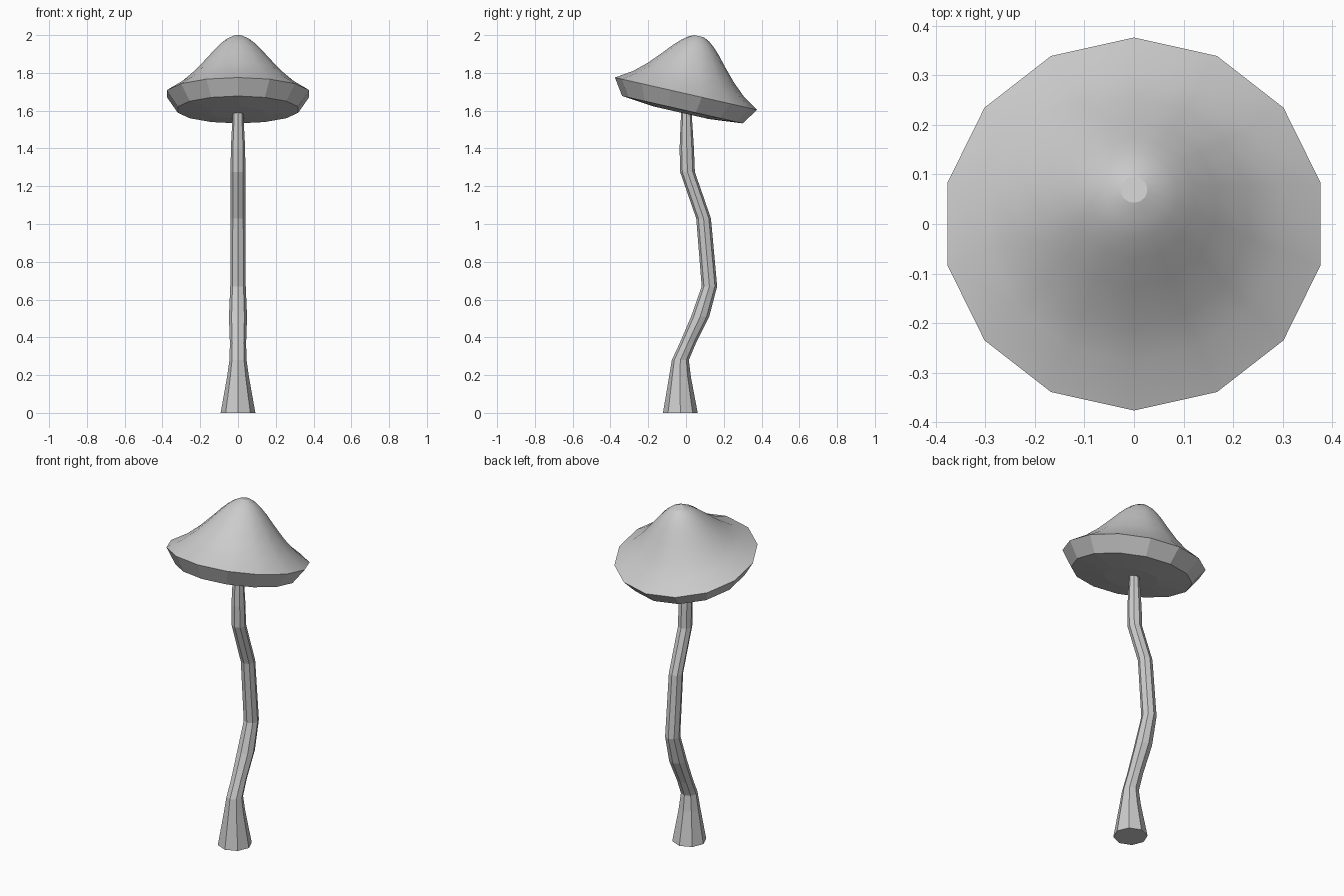
import bpy
from math import sin, cos, pi, radians

if "Cube" in bpy.data.objects:
    bpy.data.objects.remove(bpy.data.objects["Cube"])


def loft(name, rings, sides, smooth_bands=()):
    """Skin rings of (radius, y, z) with polygons whose corners lie on the y axis."""
    verts = [(r * cos(pi / 2 + 2 * pi * i / sides),
              y + r * sin(pi / 2 + 2 * pi * i / sides), z)
             for r, y, z in rings for i in range(sides)]
    faces, smooth = [], []
    for k in range(len(rings) - 1):
        a, b = k * sides, (k + 1) * sides
        for i in range(sides):
            j = (i + 1) % sides
            faces.append((a + i, a + j, b + j, b + i))
            smooth.append(k in smooth_bands)
    last = (len(rings) - 1) * sides
    faces += [tuple(reversed(range(sides))), tuple(range(last, last + sides))]
    smooth += [False, False]
    mesh = bpy.data.meshes.new(name)
    mesh.from_pydata(verts, [], faces)
    mesh.polygons.foreach_set("use_smooth", smooth)
    mesh.update()
    obj = bpy.data.objects.new(name, mesh)
    bpy.context.collection.objects.link(obj)
    return obj


# Crooked eight-sided stem: radius, y offset, height
loft("stem", [
    (0.092, -0.03, 0.0), (0.058, -0.032, 0.19), (0.045, -0.03, 0.28),
    (0.043, 0.01, 0.37), (0.048, 0.075, 0.51), (0.041, 0.124, 0.67),
    (0.039, 0.093, 1.03), (0.039, 0.008, 1.275), (0.038, 0.004, 1.40),
    (0.029, 0.002, 1.57), (0.028, 0.002, 1.62)], 8)

# Tilted bell cap: underside, bevelled rim, smooth crown, small flat tip
profile = [(0.15, -0.104), (0.327, -0.087), (0.386, 0.0), (0.30, 0.055),
           (0.235, 0.113), (0.17, 0.184), (0.125, 0.236), (0.09, 0.271),
           (0.06, 0.295), (0.027, 0.312)]
cap = loft("cap", [(r, 0.0, h) for r, h in profile], 14,
           smooth_bands=range(2, len(profile) - 1))
cap.location = (0, 0, 1.69)
cap.rotation_euler = (radians(-12.8), 0, 0)
